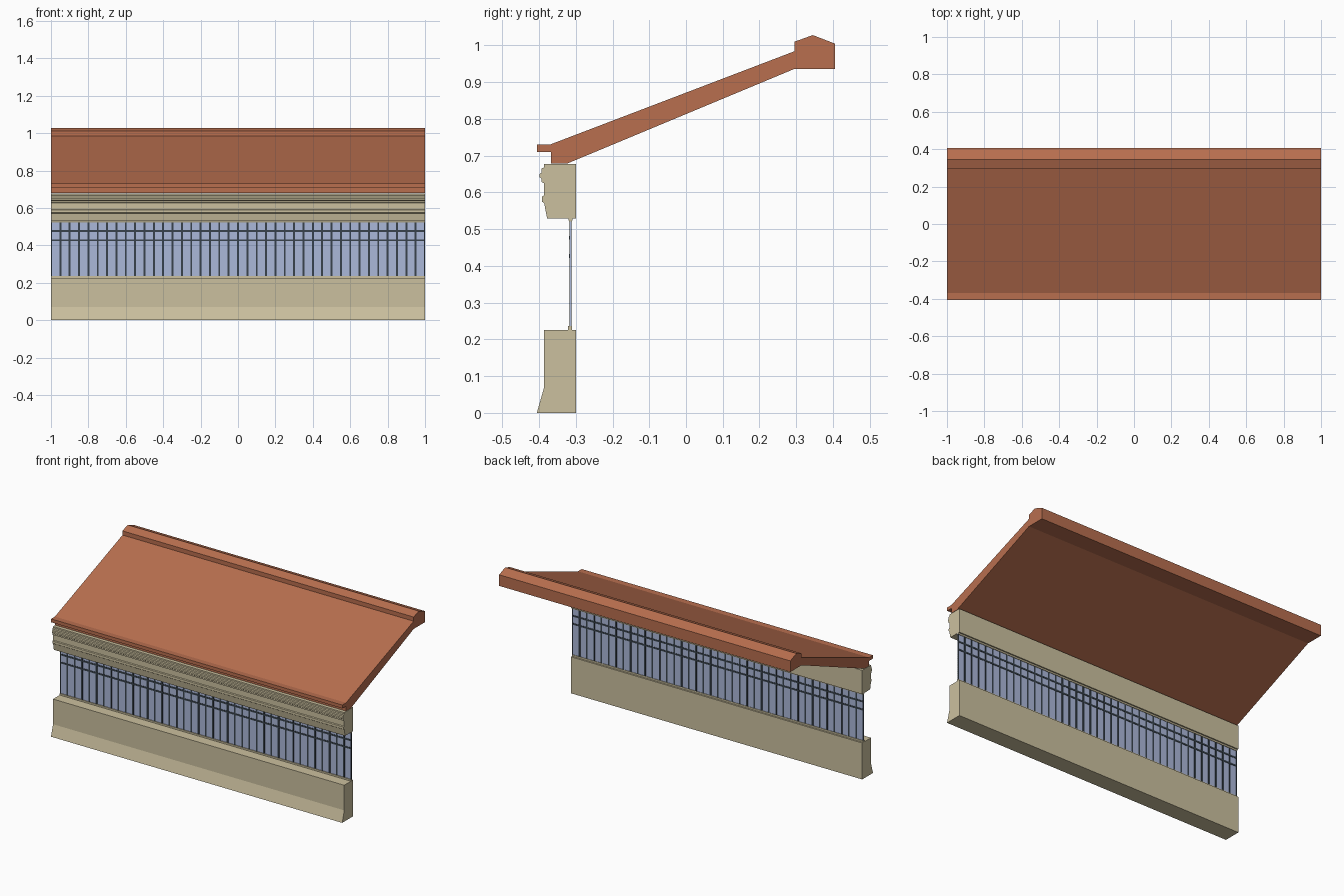
import bpy, bmesh

if "Cube" in bpy.data.objects:
    bpy.data.objects.remove(bpy.data.objects["Cube"])


def material(name, rgb):
    m = bpy.data.materials.new(name)
    m.diffuse_color = (*rgb, 1)
    m.use_nodes = True
    m.node_tree.nodes["Principled BSDF"].inputs["Base Color"].default_value = m.diffuse_color
    return m


TILE = material("terracotta", (0.48, 0.158, 0.078))
STONE = material("sandstone", (0.60, 0.53, 0.345))
GLASS = material("blue glass", (0.41, 0.48, 0.70))
METAL = material("dark metal", (0.040, 0.055, 0.072))


def finish(name, bm, mat):
    bmesh.ops.recalc_face_normals(bm, faces=bm.faces)
    me = bpy.data.meshes.new(name)
    bm.to_mesh(me)
    bm.free()
    me.materials.append(mat)
    ob = bpy.data.objects.new(name, me)
    bpy.context.collection.objects.link(ob)
    return ob


def extrusion(name, profile, mat):
    """Sweep a (y, z) profile along x from -1 to 1."""
    bm = bmesh.new()
    face = bm.faces.new([bm.verts.new((-1, y, z)) for y, z in profile])
    new = bmesh.ops.extrude_face_region(bm, geom=[face], use_keep_orig=True)["geom"]
    bmesh.ops.translate(bm, vec=(2, 0, 0),
                        verts=[g for g in new if isinstance(g, bmesh.types.BMVert)])
    return finish(name, bm, mat)


def add_box(bm, x0, x1, y0, y1, z0, z1):
    vs = bmesh.ops.create_cube(bm, size=1)["verts"]
    for v in vs:
        v.co = (x1 if v.co.x > 0 else x0, y1 if v.co.y > 0 else y0,
                z1 if v.co.z > 0 else z0)


# Sloping roof slab with eave lip and ridge cap
extrusion("roof", [
    (-0.405, 0.71), (-0.405, 0.731), (-0.368, 0.731), (0.295, 0.984),
    (0.295, 1.01), (0.345, 1.028), (0.405, 1.005), (0.405, 0.936),
    (0.295, 0.936), (-0.322, 0.679), (-0.368, 0.679), (-0.368, 0.71)], TILE)

# Lower wall with flared foot and small sill rib
extrusion("lower_wall", [
    (-0.406, 0), (-0.30, 0), (-0.30, 0.226), (-0.31, 0.226), (-0.31, 0.236),
    (-0.321, 0.236), (-0.321, 0.226), (-0.386, 0.226), (-0.386, 0.07)], STONE)

# Moulded cornice above the window
extrusion("cornice", [
    (-0.30, 0.529), (-0.30, 0.677), (-0.386, 0.677), (-0.386, 0.668),
    (-0.393, 0.665), (-0.393, 0.654), (-0.398, 0.650), (-0.398, 0.641),
    (-0.393, 0.637), (-0.393, 0.628), (-0.386, 0.625), (-0.386, 0.592),
    (-0.392, 0.589), (-0.392, 0.575), (-0.386, 0.571), (-0.378, 0.529),
    (-0.321, 0.529), (-0.318, 0.521), (-0.310, 0.521), (-0.308, 0.529)], STONE)

# Glass band
Y = -0.3145
bm = bmesh.new()
add_box(bm, -1, 1, Y - 0.001, Y + 0.001, 0.23, 0.525)
finish("glass", bm, GLASS)

# Window bars: uprights every 0.05, two rails near the top
bm = bmesh.new()
for i in range(41):
    x = -1 + i * 0.05
    add_box(bm, max(-1, x - 0.005), min(1, x + 0.005),
            Y - 0.003, Y + 0.003, 0.23, 0.525)
for z in (0.427, 0.477):
    add_box(bm, -1, 1, Y - 0.0032, Y + 0.0032, z - 0.005, z + 0.005)
finish("window_bars", bm, METAL)
